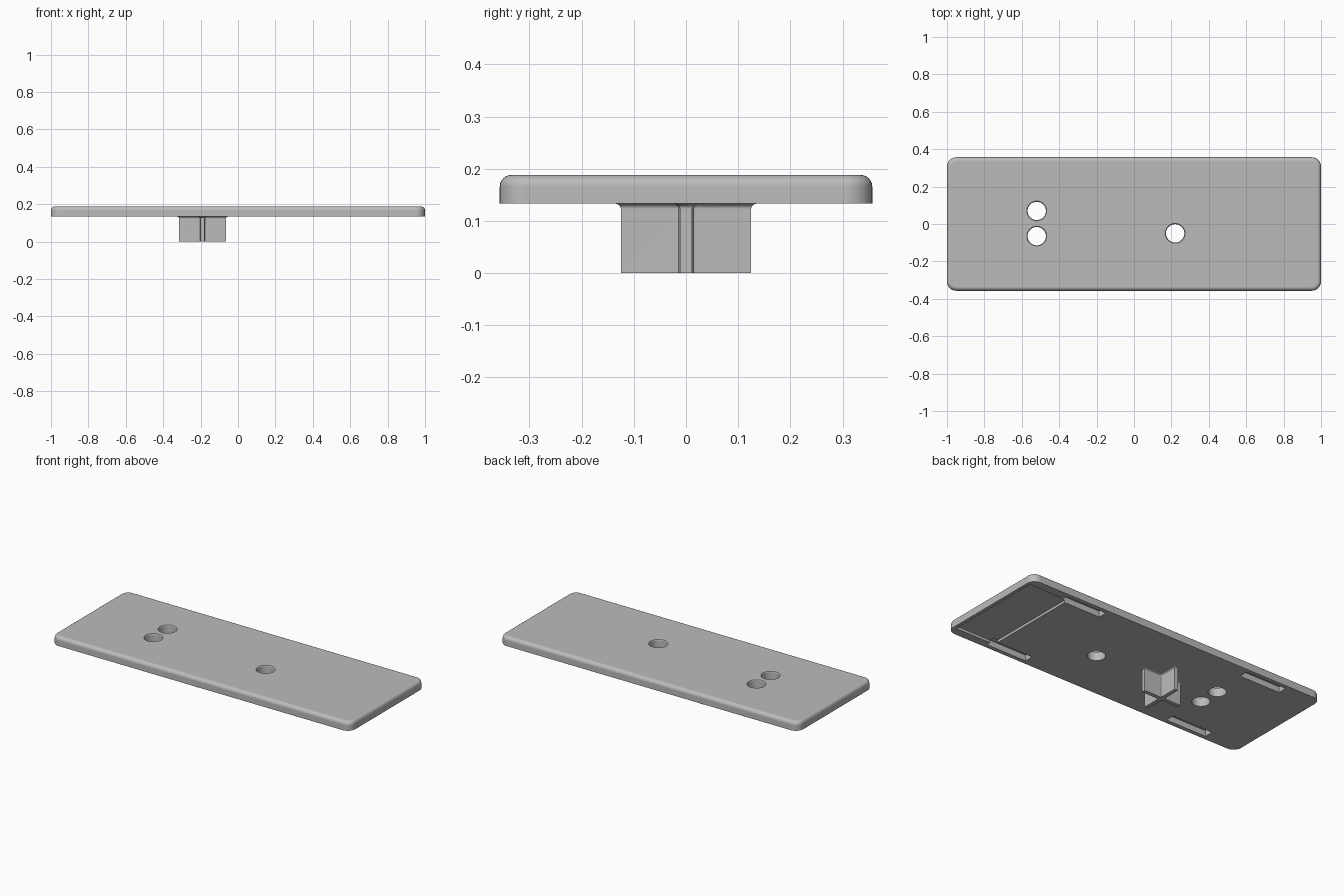
import bpy, bmesh, math

if "Cube" in bpy.data.objects:
    bpy.data.objects.remove(bpy.data.objects["Cube"], do_unlink=True)

BOTTOM, TOP = 0.133, 0.188

grey = bpy.data.materials.new("light grey plastic")
grey.use_nodes = True
grey.diffuse_color = (0.5, 0.5, 0.5, 1)
grey.node_tree.nodes["Principled BSDF"].inputs["Base Color"].default_value = (0.5, 0.5, 0.5, 1)


def loft(name, outlines):
    """Skin a stack of (z, outline) rings and cap both ends."""
    bm = bmesh.new()
    rings = [[bm.verts.new((x, y, z)) for x, y in pts] for z, pts in outlines]
    n = len(rings[0])
    for low, high in zip(rings, rings[1:]):
        for i in range(n):
            j = (i + 1) % n
            bm.faces.new((low[i], low[j], high[j], high[i]))
    bm.faces.new(rings[0][::-1])
    bm.faces.new(rings[-1])
    bmesh.ops.recalc_face_normals(bm, faces=bm.faces)
    mesh = bpy.data.meshes.new(name)
    bm.to_mesh(mesh)
    bm.free()
    mesh.materials.append(grey)
    obj = bpy.data.objects.new(name, mesh)
    bpy.context.collection.objects.link(obj)
    return obj


def rounded_rect(hx, hy, r, inset=0, steps=8):
    pts = []
    for k, (sx, sy) in enumerate([(1, 1), (-1, 1), (-1, -1), (1, -1)]):
        for s in range(steps + 1):
            a = math.pi / 2 * (k + s / steps)
            pts.append((sx * (hx - r) + (r - inset) * math.cos(a),
                        sy * (hy - r) + (r - inset) * math.sin(a)))
    return pts


def circle(x, y, r, n=48):
    return [(x + r * math.cos(math.tau * i / n), y + r * math.sin(math.tau * i / n))
            for i in range(n)]


def box(x0, x1, y0, y1):
    return [(x0, y0), (x1, y0), (x1, y1), (x0, y1)]


def cross(cx, length, half, grow, fillet=0.008):
    """Plus-shaped outline with softened inner corners."""
    l, t, f = length + grow, half + grow, fillet
    arm = [(l, -t), (l, t), (t + f, t), (t + f * 0.3, t + f * 0.3), (t, t + f)]
    pts = []
    for k in range(4):
        c, s = round(math.cos(k * math.pi / 2)), round(math.sin(k * math.pi / 2))
        pts += [(cx + c * x - s * y, s * x + c * y) for x, y in arm]
    return pts


def select_only(obj):
    bpy.ops.object.select_all(action='DESELECT')
    obj.select_set(True)
    bpy.context.view_layer.objects.active = obj


def cut(target, cutter):
    select_only(target)
    mod = target.modifiers.new("cut", 'BOOLEAN')
    mod.operation, mod.solver, mod.object = 'DIFFERENCE', 'EXACT', cutter
    bpy.ops.object.modifier_apply(modifier=mod.name)
    bpy.data.objects.remove(cutter, do_unlink=True)


# Cover plate with rounded corners and a rounded top edge
R = 0.022
rings = [(BOTTOM, rounded_rect(1, 0.357, 0.05))]
for i in range(7):
    a = math.pi / 2 * i / 6
    rings.append((TOP - R + R * math.sin(a),
                  rounded_rect(1, 0.357, 0.05, R * (1 - math.cos(a)))))
plate = loft("cover_plate", rings)

# Through holes with a slightly eased upper rim
for x, y in [(-0.52, 0.07), (-0.52, -0.065), (0.22, -0.05)]:
    cut(plate, loft("hole_cutter", [(BOTTOM - 0.05, circle(x, y, 0.049)),
                                    (TOP - 0.006, circle(x, y, 0.049)),
                                    (TOP - 0.002, circle(x, y, 0.051)),
                                    (TOP + 0.002, circle(x, y, 0.055))]))

# Shallow pocket under one end
pocket = box(0.715, 0.98, -0.305, 0.305)
cut(plate, loft("pocket_cutter", [(BOTTOM - 0.02, pocket), (BOTTOM + 0.015, pocket)]))

# Clip slots under both long edges
for cx in (-0.64, 0.61):
    for side in (-1, 1):
        slot = box(cx - 0.135, cx + 0.135, side * 0.305 - 0.027, side * 0.305 + 0.027)
        cut(plate, loft("slot_cutter", [(BOTTOM - 0.02, slot), (BOTTOM + 0.035, slot)]))

# Cross-shaped post flaring into the plate
flare = [(0, 0), (0.123, 0), (0.127, 0.001), (0.131, 0.004), (BOTTOM, 0.01), (0.14, 0.01)]
post = loft("cross_post", [(z, cross(-0.19, 0.125, 0.0115, g)) for z, g in flare])

for obj in (plate, post):
    select_only(obj)
    bpy.ops.object.shade_smooth_by_angle(angle=math.radians(35))
    weighted = obj.modifiers.new("even shading", 'WEIGHTED_NORMAL')
    weighted.keep_sharp = True
